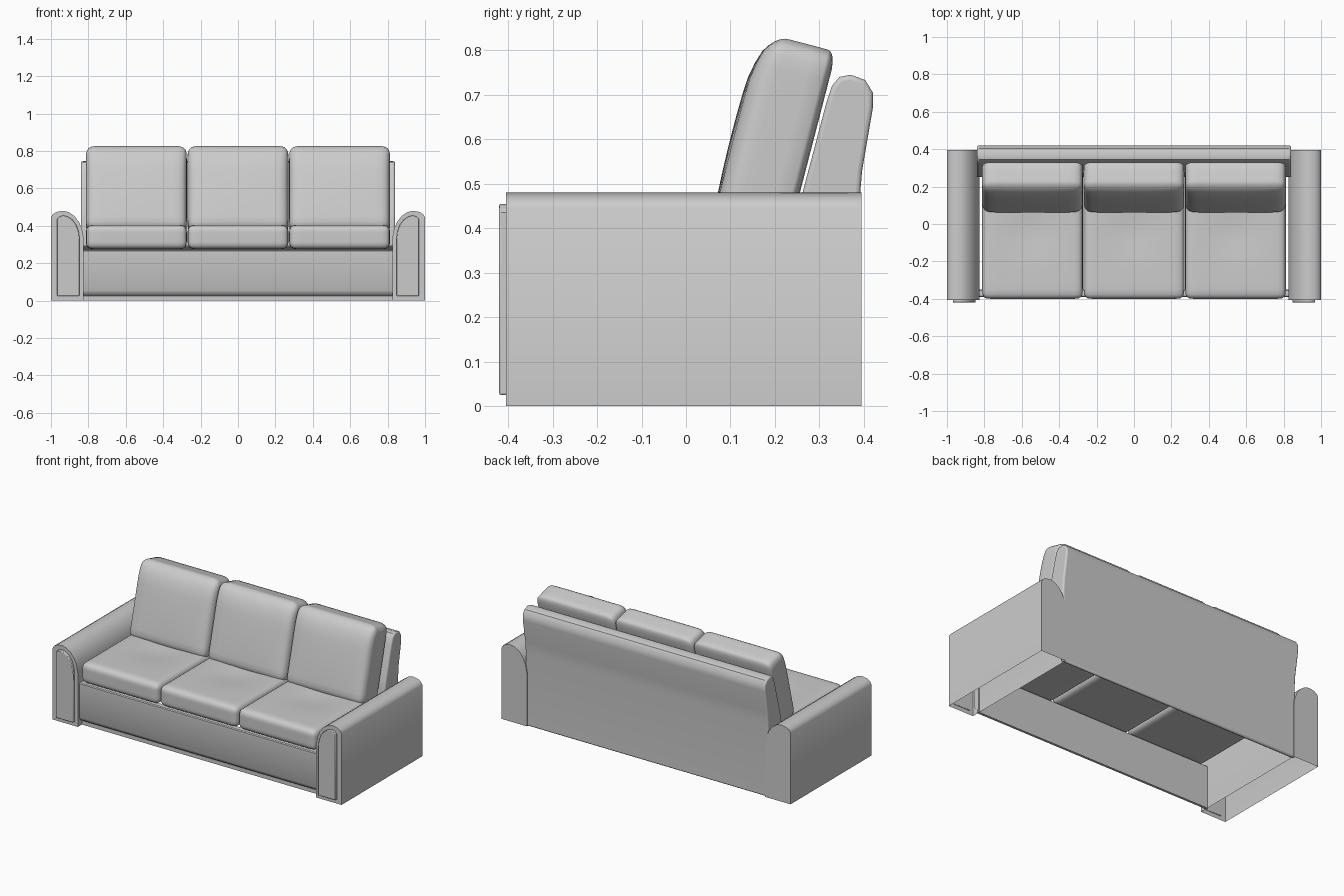
import bpy, bmesh, math
from mathutils import Vector, Matrix

if "Cube" in bpy.data.objects:
    bpy.data.objects.remove(bpy.data.objects["Cube"])


def finish(bm, name, angle=35):
    bmesh.ops.recalc_face_normals(bm, faces=bm.faces[:])
    me = bpy.data.meshes.new(name)
    bm.to_mesh(me)
    bm.free()
    ob = bpy.data.objects.new(name, me)
    bpy.context.collection.objects.link(ob)
    bpy.ops.object.select_all(action='DESELECT')
    ob.select_set(True)
    bpy.context.view_layer.objects.active = ob
    bpy.ops.object.shade_smooth_by_angle(angle=math.radians(angle))
    return ob


def prism(name, pts, axis, a, b, open_bottom=False):
    """Extrude a closed profile: (x, z) along y, or (y, z) along x."""
    bm = bmesh.new()
    rings = []
    for t in (a, b):
        rings.append([bm.verts.new((t, p, z) if axis == 'x' else (p, t, z)) for p, z in pts])
    n = len(pts)
    bm.faces.new(rings[0])
    bm.faces.new(rings[1])
    for i in range(n):
        j = (i + 1) % n
        if open_bottom and pts[i][1] == 0 and pts[j][1] == 0:
            continue
        bm.faces.new((rings[0][i], rings[0][j], rings[1][j], rings[1][i]))
    return finish(bm, name)


def cushion(name, size, r, matrix, back=1.0, shape=None, n=16):
    """Rounded box; 'back' squeezes the rounding on the +y side, 'shape' sculpts it."""
    bm = bmesh.new()
    bmesh.ops.create_cube(bm, size=2)
    bmesh.ops.subdivide_edges(bm, edges=bm.edges[:], cuts=n - 1, use_grid_fill=True)
    h = Vector(size) / 2
    for v in bm.verts:
        p = Vector([math.sin(c * math.pi / 2) * k for c, k in zip(v.co, h)])
        inner = Vector([max(-k + r, min(k - r, c)) for c, k in zip(p, h)])
        d = p - inner
        if d.length > 1e-6:
            d = d.normalized() * r
        if p.y > inner.y:
            inner.y += r * (1 - back)
            d.y *= back
        p = inner + d
        if shape:
            shape(p, h)
        v.co = matrix @ p
    return finish(bm, name, 60)


# Arms: hollow rolled boxes with a raised panel on the front
arm = [(1, 0), (1, .445), (.99, .462), (.97, .474), (.935, .48), (.905, .473),
       (.875, .452), (.85, .42), (.835, .385), (.825, .335), (.825, 0)]
panel = [(.968, .025), (.968, .435), (.955, .449), (.935, .455), (.912, .45),
         (.885, .432), (.865, .405), (.852, .37), (.847, .33), (.847, .025)]
for side, s in (("left", -1), ("right", 1)):
    prism(side + "_arm", [(s * x, z) for x, z in arm], 'y', -.405, .395, True)
    ob = prism(side + "_arm_front_panel", [(s * x, z) for x, z in panel], 'y', -.42, -.40)
    bev = ob.modifiers.new("soft_edge", 'BEVEL')
    bev.width, bev.segments, bev.limit_method = .004, 2, 'ANGLE'
    bev.angle_limit = math.radians(50)

# Front rail with a recessed foot
prism("front_rail", [(-.39, .265), (-.39, .055), (-.38, .035), (-.365, .025), (-.365, 0),
                     (-.35, 0), (-.35, .265), (-.355, .27), (-.385, .27)], 'x', -.83, .83)

# Backrest frame, open beneath the seats
ob = prism("backrest_frame", [(.39, 0), (.39, .46), (.396, .53), (.42, .67), (.42, .705), (.403, .733),
                              (.37, .745), (.345, .74), (.328, .72), (.315, .68), (.262, .48),
                              (.25, .42), (.25, .29), (.37, .27), (.37, 0)], 'x', -.84, .84)
bev = ob.modifiers.new("soft_edge", 'BEVEL')
bev.width, bev.segments, bev.limit_method = .01, 3, 'ANGLE'
bev.angle_limit = math.radians(50)


# Seat cushions dip in the middle
def dip(p, h):
    if p.z > 0:
        p.z -= .014 * math.exp(-(p.x / .12) ** 2 - ((p.y - .05) / .11) ** 2)


# Back cushions roll over at the top front and belly forward slightly
def roll(p, h):
    f = max(0, -p.y / h.y)
    t = max(0, p.z - h.z + .13) / .13
    p.y += .028 * f * t * t
    p.y -= .010 * f * (1 - (p.x / h.x) ** 2) * (1 - (p.z / h.z) ** 2)


tilt = Matrix.Rotation(math.radians(-14.5), 4, 'X')
for i, where in enumerate(("left", "middle", "right")):
    x = (i - 1) * .543
    cushion(where + "_seat_cushion", (.538, .62, .13), .035,
            Matrix.Translation((x, -.09, .34)), shape=dip)
    cushion(where + "_back_cushion", (.538, .172, .47), .045,
            Matrix.Translation((x, .196, .591)) @ tilt, back=.45, shape=roll)
